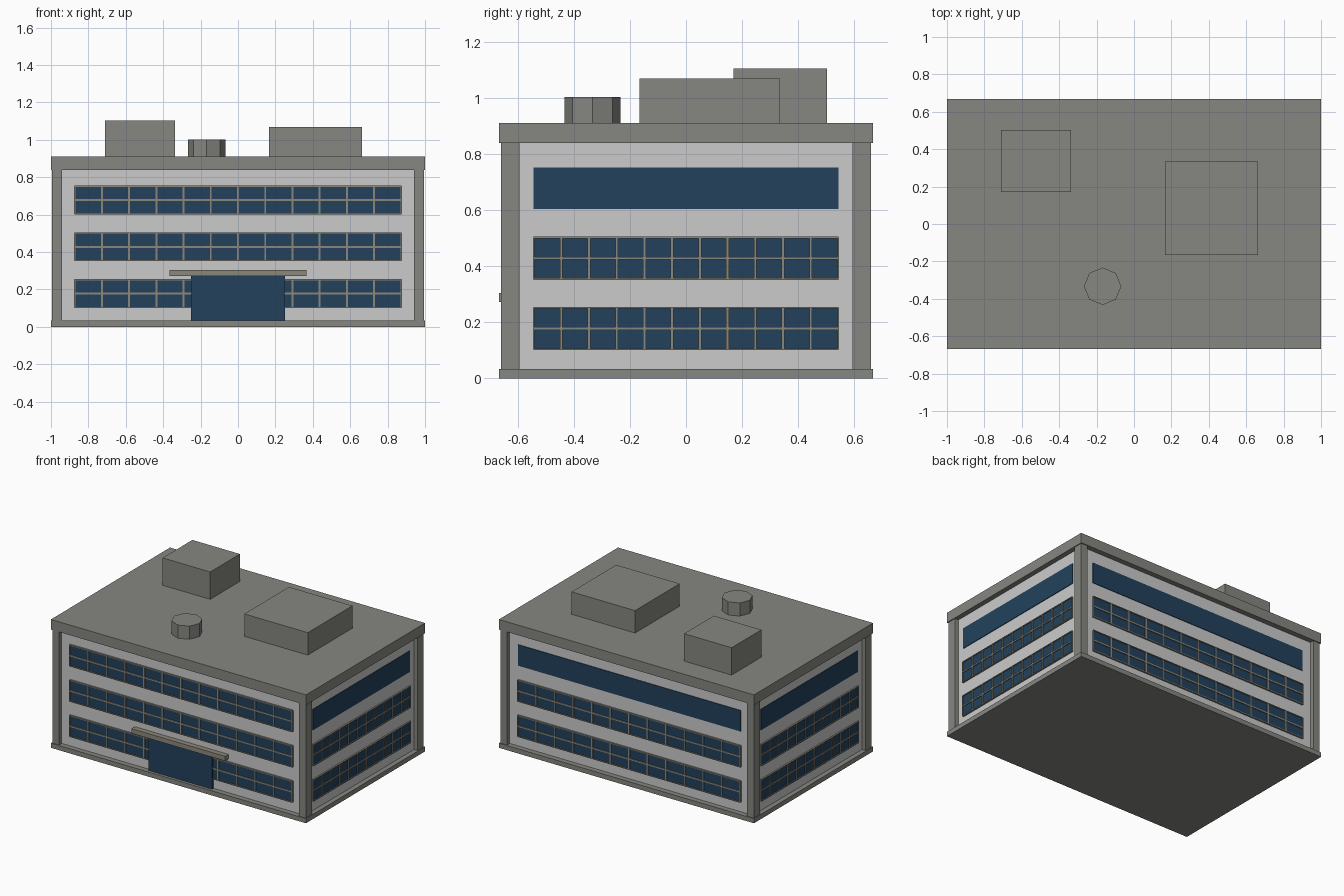
import bpy
import bmesh
from math import pi
from mathutils import Matrix

cube = bpy.data.objects.get("Cube")
if cube:
    bpy.data.objects.remove(cube, do_unlink=True)


def material(name, rgb):
    m = bpy.data.materials.new(name)
    m.use_nodes = True
    m.diffuse_color = (*rgb, 1)
    m.node_tree.nodes["Principled BSDF"].inputs["Base Color"].default_value = (*rgb, 1)
    return m


CONCRETE = material("grey concrete", (0.24, 0.24, 0.22))
WALL = material("pale wall", (0.6, 0.6, 0.6))
GLASS = material("dark blue glass", (0.016, 0.053, 0.107))
TRIM = material("warm grey trim", (0.26, 0.25, 0.2))


def add_box(bm, lo, hi):
    size = [b - a for a, b in zip(lo, hi)]
    mid = [(a + b) / 2 for a, b in zip(lo, hi)]
    bmesh.ops.create_cube(bm, size=1, matrix=Matrix.Translation(mid) @ Matrix.Diagonal((*size, 1)))


def finish(bm, name, mat):
    mesh = bpy.data.meshes.new(name)
    bm.to_mesh(mesh)
    bm.free()
    mesh.materials.append(mat)
    obj = bpy.data.objects.new(name, mesh)
    bpy.context.collection.objects.link(obj)
    return obj


def box(name, lo, hi, mat):
    bm = bmesh.new()
    add_box(bm, lo, hi)
    return finish(bm, name, mat)


# Main body
HALF_X, HALF_Y = 1.0, 0.667
WALL_X, WALL_Y = 0.965, 0.63
BASE_TOP, ROOF_LOW, ROOF_TOP = 0.033, 0.838, 0.91
box("base_slab", (-HALF_X, -HALF_Y, 0), (HALF_X, HALF_Y, BASE_TOP), CONCRETE)
box("walls", (-WALL_X, -WALL_Y, BASE_TOP), (WALL_X, WALL_Y, ROOF_LOW), WALL)
box("roof_slab", (-HALF_X, -HALF_Y, ROOF_LOW), (HALF_X, HALF_Y, ROOF_TOP), CONCRETE)

# Corner pillars
for sx, x_name in ((-1, "right"), (1, "left")):
    for sy, y_name in ((-1, "front"), (1, "back")):
        xs = sorted((sx * 0.941, sx * 0.994))
        ys = sorted((sy * 0.593, sy * 0.66))
        box(f"{y_name}_{x_name}_pillar", (xs[0], ys[0], BASE_TOP), (xs[1], ys[1], ROOF_LOW), CONCRETE)


# Window bands, built facing the front and turned to each side
def window_band(name, turn, wall, half, z0, panes, framed):
    spin = Matrix.Rotation(turn, 4, "Z")
    z1 = z0 + 0.148
    glass = bmesh.new()
    add_box(glass, (-half, -wall - 0.005, z0), (half, -wall + 0.005, z1))
    glass.transform(spin)
    finish(glass, name + "_glass", GLASS)
    if not framed:
        return
    bars = bmesh.new()
    front, back = -wall - 0.011, -wall
    for i in range(panes + 1):
        x = -half + 2 * half * i / panes
        w = 0.003 if i in (0, panes) else 0.005
        add_box(bars, (x - w, front, z0), (x + w, back, z1))
    for z, w in ((z0, 0.003), ((z0 + z1) / 2, 0.005), (z1, 0.003)):
        add_box(bars, (-half, front, z - w), (half, back, z + w))
    bars.transform(spin)
    finish(bars, name + "_frame", TRIM)


SIDES = (("front", 0, WALL_Y, 0.873, 12), ("left", pi / 2, WALL_X, 0.543, 11),
         ("back", pi, WALL_Y, 0.873, 12), ("right", -pi / 2, WALL_X, 0.543, 11))
for side, turn, wall, half, panes in SIDES:
    for floor, z0 in (("ground", 0.104), ("middle", 0.354), ("top", 0.604)):
        framed = floor != "top" or side == "front"
        window_band(f"{side}_{floor}_window", turn, wall, half, z0, panes, framed)

# Entrance
box("entrance_glass", (-0.25, -0.647, BASE_TOP), (0.25, -WALL_Y, 0.272), GLASS)
box("entrance_canopy", (-0.367, -HALF_Y, 0.272), (0.367, -WALL_Y, 0.305), TRIM)

# Rooftop units
box("tall_roof_unit", (-0.71, 0.17, ROOF_TOP), (-0.337, 0.503, 1.104), CONCRETE)
box("wide_roof_unit", (0.165, -0.165, ROOF_TOP), (0.663, 0.335, 1.069), CONCRETE)
vent = bmesh.new()
bmesh.ops.create_cone(vent, cap_ends=True, segments=8, radius1=0.1, radius2=0.1,
                      depth=1.003 - ROOF_TOP,
                      matrix=Matrix.Translation((-0.168, -0.333, (1.003 + ROOF_TOP) / 2)))
finish(vent, "roof_vent", CONCRETE)
